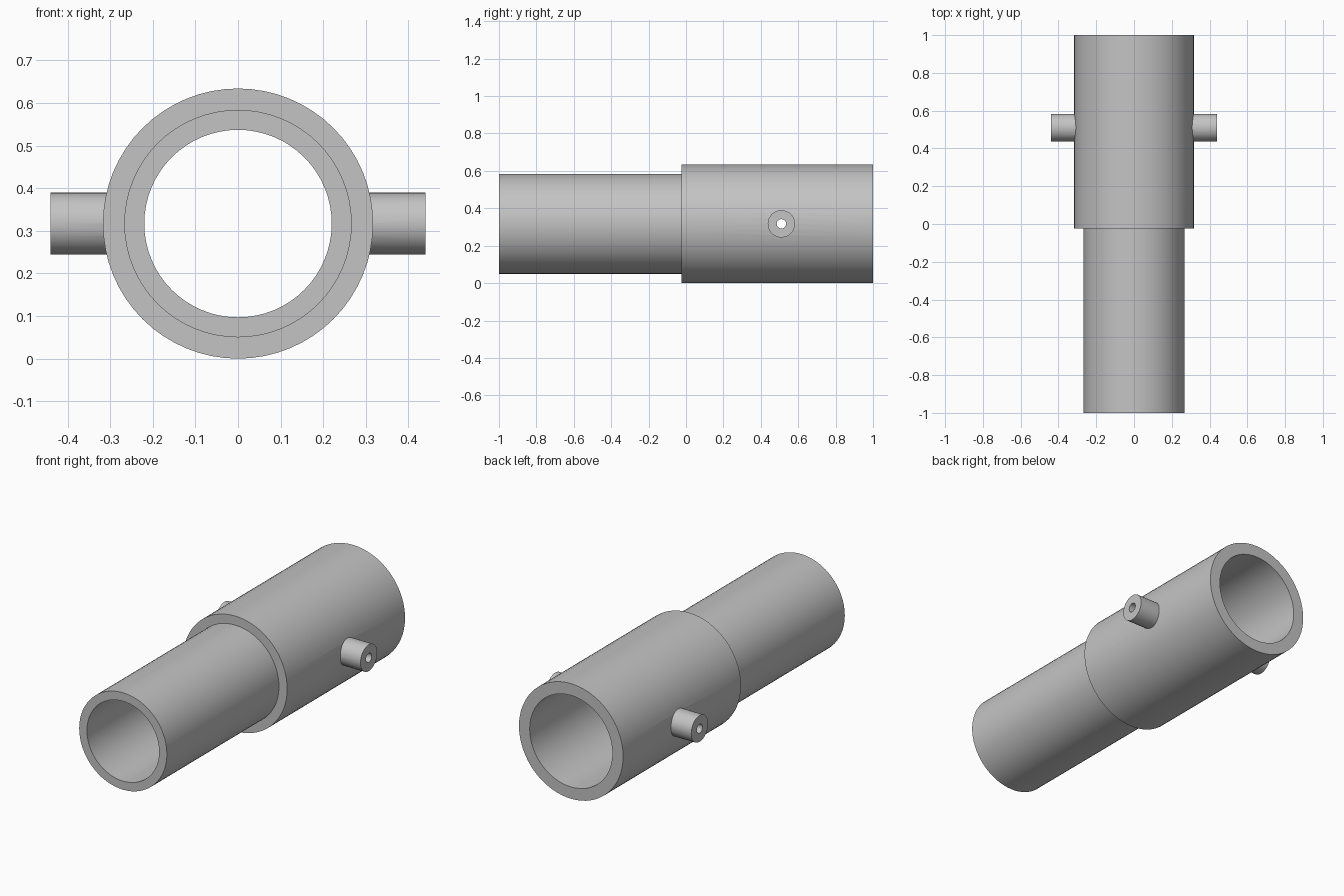
import bpy
import bmesh
from math import pi, radians
from mathutils import Matrix, Vector

cube = bpy.data.objects.get("Cube")
if cube:
    bpy.data.objects.remove(cube, do_unlink=True)

AXIS_Z = 0.317      # height of the main axis
PIN_Y = 0.51        # position of the side spigots along the axis

grey = bpy.data.materials.new("satin grey")
grey.use_nodes = True
colour = (0.55, 0.55, 0.55, 1)
grey.diffuse_color = colour
grey.node_tree.nodes["Principled BSDF"].inputs["Base Color"].default_value = colour


def make_object(name, bm):
    bmesh.ops.recalc_face_normals(bm, faces=bm.faces)
    mesh = bpy.data.meshes.new(name)
    bm.to_mesh(mesh)
    bm.free()
    mesh.materials.append(grey)
    obj = bpy.data.objects.new(name, mesh)
    bpy.context.collection.objects.link(obj)
    return obj


def lathe(name, profile, steps):
    """Spin a closed (radius, y) profile around the main axis."""
    bm = bmesh.new()
    verts = [bm.verts.new((0, y, AXIS_Z + r)) for r, y in profile]
    edges = [bm.edges.new((a, b)) for a, b in zip(verts, verts[1:] + verts[:1])]
    bmesh.ops.spin(bm, geom=verts + edges, cent=(0, 0, AXIS_Z), axis=(0, 1, 0),
                   angle=2 * pi, steps=steps, use_merge=True)
    bmesh.ops.remove_doubles(bm, verts=bm.verts, dist=1e-5)
    return make_object(name, bm)


def side_cylinder(name, radius, x0, x1, segments):
    """Cylinder lying along x at the spigot position."""
    bm = bmesh.new()
    place = Matrix.Translation(((x0 + x1) / 2, PIN_Y, AXIS_Z)) @ Matrix.Rotation(pi / 2, 4, 'Y')
    bmesh.ops.create_cone(bm, cap_ends=True, segments=segments, radius1=radius,
                          radius2=radius, depth=abs(x1 - x0), matrix=place)
    return make_object(name, bm)


def boolean(target, tool, operation):
    mod = target.modifiers.new(operation.lower(), 'BOOLEAN')
    mod.operation = operation
    mod.solver = 'EXACT'
    mod.object = tool
    bpy.context.view_layer.objects.active = target
    bpy.ops.object.modifier_apply(modifier=mod.name)
    bpy.data.objects.remove(tool, do_unlink=True)


# Stepped tube: narrow front pipe, wide rear socket with a wider bore
body = lathe("stepped_tube", [(0.22, -1), (0.267, -1), (0.267, -0.025), (0.317, -0.025),
                              (0.317, 1), (0.252, 1), (0.252, 0), (0.22, 0)], 64)

# Side spigots, each drilled through into the socket
for side, sign in (("left", 1), ("right", -1)):
    boolean(body, side_cylinder(side + "_spigot", 0.073, sign * 0.285, sign * 0.44, 32), 'UNION')
boolean(body, side_cylinder("cross_drill", 0.025, -0.6, 0.6, 24), 'DIFFERENCE')

# Smooth the round walls and keep the rims crisp
bpy.ops.object.select_all(action='DESELECT')
body.select_set(True)
bpy.context.view_layer.objects.active = body
bpy.ops.object.shade_smooth_by_angle(angle=radians(30))
